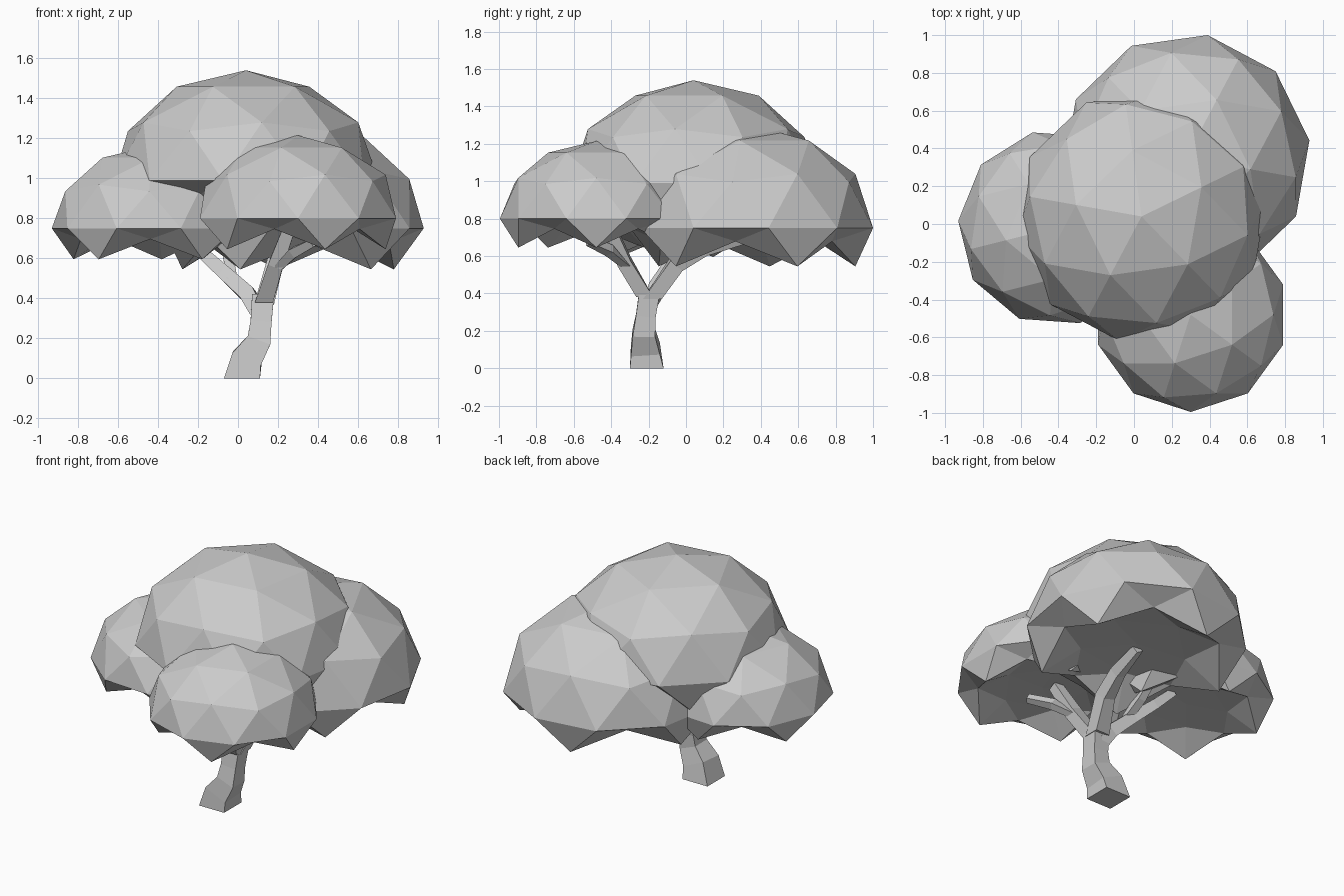
import bpy
import bmesh
from math import radians
from mathutils import Matrix, Vector

cube = bpy.data.objects.get("Cube")
if cube:
    bpy.data.objects.remove(cube, do_unlink=True)

grey = bpy.data.materials.new("plain_grey")
grey.use_nodes = True
colour = (0.6, 0.6, 0.6, 1)
grey.diffuse_color = colour
grey.node_tree.nodes["Principled BSDF"].inputs["Base Color"].default_value = colour


def add_object(name, bm):
    bmesh.ops.recalc_face_normals(bm, faces=bm.faces)
    mesh = bpy.data.meshes.new(name)
    bm.to_mesh(mesh)
    bm.free()
    mesh.materials.append(grey)
    obj = bpy.data.objects.new(name, mesh)
    bpy.context.collection.objects.link(obj)


def set_ring(vert, radius, height):
    """Move a vertex to a new distance from the axis and a new height."""
    flat = Vector((vert.co.x, vert.co.y, 0))
    vert.co = flat.normalized() * radius + Vector((0, 0, height))


def foliage(name, centre, radius, height, turn):
    """Faceted dome with five hanging tips and a hollow underside."""
    bm = bmesh.new()
    bmesh.ops.create_icosphere(bm, subdivisions=2, radius=1)
    for v in bm.verts:
        z = v.co.z
        if z < -0.95:
            v.co.z = -0.08
        elif z < -0.7:
            set_ring(v, 0.5, -0.1)
        elif z < -0.48:
            set_ring(v, 0.74, -0.13)
        elif z < -0.2:
            set_ring(v, 0.85, -0.373)
    bm.transform(Matrix.Translation(centre)
                 @ Matrix.Rotation(radians(turn), 4, "Z")
                 @ Matrix.Diagonal((radius, radius, height, 1)))
    add_object(name, bm)


def limb(name, path):
    """Four-sided tapering tube through points of (x, y, z, width)."""
    bm = bmesh.new()
    points = [Vector(p[:3]) for p in path]
    rings = []
    for i, p in enumerate(points):
        along = points[min(i + 1, len(path) - 1)] - points[max(i - 1, 0)]
        along = along.normalized() if i else Vector((0, 0, 1))
        side = Vector((0, 1, 0)).cross(along).normalized()
        front = along.cross(side)
        half = path[i][3] / 2
        corners = ((-1, -1), (1, -1), (1, 1), (-1, 1))
        rings.append([bm.verts.new(p + (side * a + front * b) * half) for a, b in corners])
    for low, high in zip(rings, rings[1:]):
        for k in range(4):
            n = (k + 1) % 4
            bm.faces.new((low[k], low[n], high[n], high[k]))
    bm.faces.new(rings[0])
    bm.faces.new(rings[-1])
    add_object(name, bm)


# Foliage masses
foliage("top_foliage", (0.04, 0.04, 0.99), 0.67, 0.55, 26)
foliage("front_foliage", (0.3, -0.48, 0.8), 0.515, 0.415, 36)
foliage("back_foliage", (0.275, 0.35, 0.75), 0.66, 0.55, 62)
foliage("side_foliage", (-0.412, -0.02, 0.75), 0.52, 0.415, 50)

# Trunk and branches
limb("trunk", [(0.02, -0.21, 0, 0.18), (0.045, -0.217, 0.1, 0.155),
               (0.105, -0.225, 0.19, 0.12), (0.115, -0.215, 0.28, 0.105),
               (0.125, -0.195, 0.41, 0.11)])
limb("back_branch", [(0.13, -0.18, 0.37, 0.1), (0.18, -0.05, 0.56, 0.085),
                     (0.21, 0.1, 0.645, 0.07), (0.24, 0.32, 0.7, 0.05)])
limb("front_branch", [(0.13, -0.22, 0.38, 0.09), (0.19, -0.33, 0.57, 0.075),
                      (0.26, -0.41, 0.76, 0.06)])
limb("front_twig", [(0.19, -0.32, 0.54, 0.055), (0.28, -0.41, 0.63, 0.05),
                    (0.38, -0.52, 0.68, 0.04)])
limb("side_branch", [(0.1, -0.2, 0.32, 0.08), (0.05, -0.16, 0.42, 0.08),
                     (-0.07, -0.09, 0.53, 0.07), (-0.17, -0.02, 0.62, 0.06),
                     (-0.27, 0.03, 0.72, 0.05)])
limb("side_twig", [(-0.03, -0.12, 0.5, 0.055), (-0.05, 0, 0.61, 0.05),
                   (-0.06, 0.1, 0.71, 0.04)])
